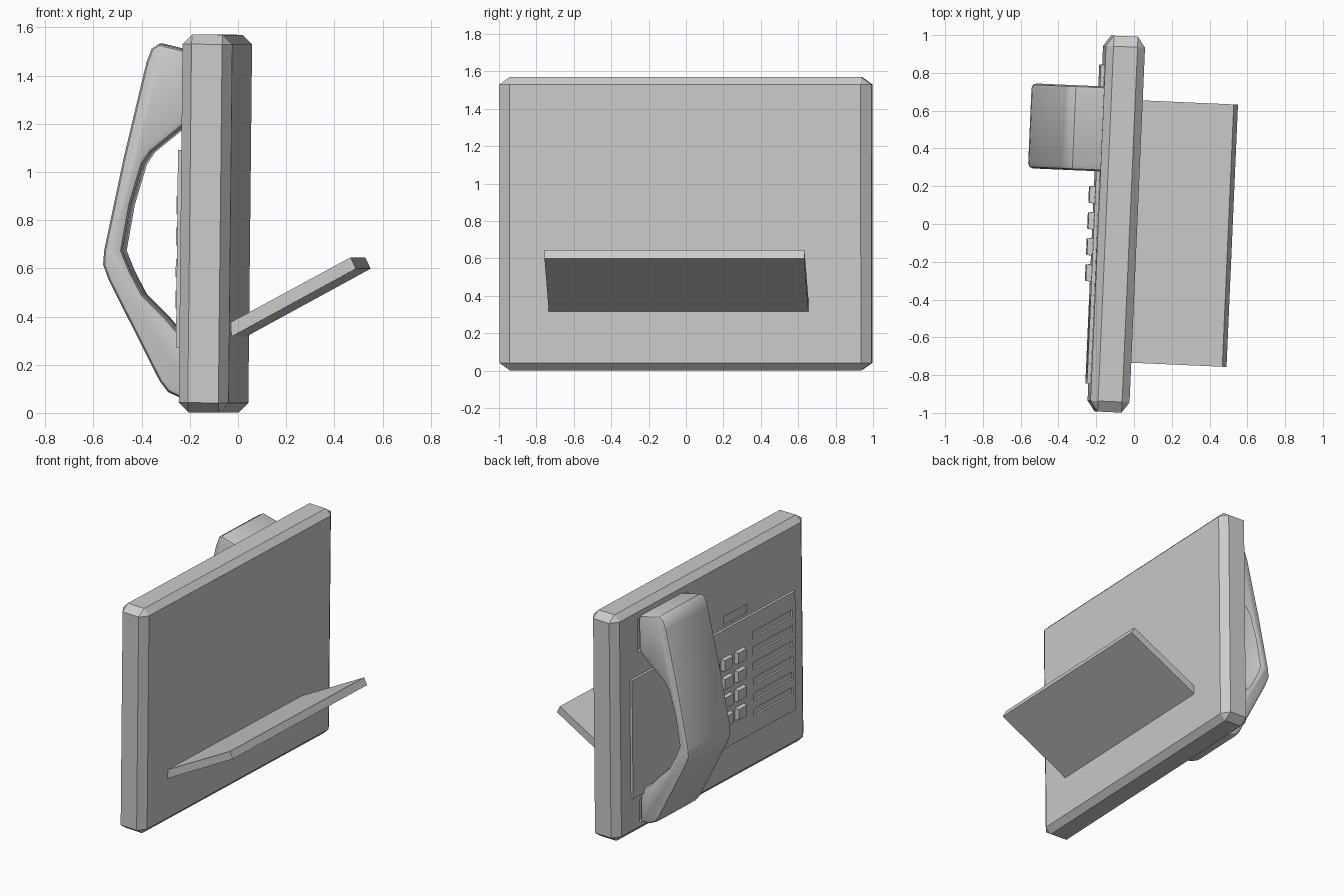
import bpy, bmesh, math
from mathutils import Matrix, Vector

if "Cube" in bpy.data.objects:
    bpy.data.objects.remove(bpy.data.objects["Cube"], do_unlink=True)

grey = bpy.data.materials.new("light_grey")
grey.use_nodes = True
colour = (0.6, 0.6, 0.6, 1)
grey.diffuse_color = colour
grey.node_tree.nodes["Principled BSDF"].inputs["Base Color"].default_value = colour

# Whole telephone faces -x, turned and leaning slightly
PLACE = (Matrix.Translation((-0.102, 0, 0))
         @ Matrix.Rotation(math.radians(-2.5), 4, 'Z')
         @ Matrix.Rotation(math.radians(0.6), 4, 'Y'))
FACE = -0.1035
PANEL = FACE - 0.018


def finish(bm, name):
    bmesh.ops.recalc_face_normals(bm, faces=bm.faces)
    bm.transform(PLACE)
    me = bpy.data.meshes.new(name)
    bm.to_mesh(me)
    bm.free()
    me.materials.append(grey)
    ob = bpy.data.objects.new(name, me)
    bpy.context.collection.objects.link(ob)
    return ob


def add_box(bm, x, y, z, taper=1.0):
    """Box from (min, max) ranges; the -x end is scaled by taper."""
    verts = bmesh.ops.create_cube(bm, size=1)["verts"]
    mid = Vector([(a + b) / 2 for a, b in (x, y, z)])
    for v in verts:
        k = taper if v.co.x < 0 else 1
        v.co = mid + Vector((v.co.x * (x[1] - x[0]),
                             v.co.y * (y[1] - y[0]) * k,
                             v.co.z * (z[1] - z[0]) * k))


def boxes(name, items, taper=1.0):
    bm = bmesh.new()
    for item in items:
        add_box(bm, *item, taper)
    return finish(bm, name)


def extrude_profile(points, y, depth):
    """Prism along y from an (x, z) outline."""
    bm = bmesh.new()
    face = bm.faces.new([bm.verts.new((px, y - depth / 2, pz)) for px, pz in points])
    new = bmesh.ops.extrude_face_region(bm, geom=[face])["geom"]
    bmesh.ops.translate(bm, vec=(0, depth, 0),
                        verts=[v for v in new if isinstance(v, bmesh.types.BMVert)])
    return bm


def carve(target, items):
    """Cut recesses, then discard the cutter."""
    cutter = boxes("cutter", items)
    mod = target.modifiers.new("recess", 'BOOLEAN')
    mod.operation, mod.solver, mod.object = 'DIFFERENCE', 'EXACT', cutter
    bpy.context.view_layer.update()
    graph = bpy.context.evaluated_depsgraph_get()
    target.data = bpy.data.meshes.new_from_object(target.evaluated_get(graph))
    target.modifiers.clear()
    bpy.data.objects.remove(cutter, do_unlink=True)


# Body: chamfered slab, with wider chamfers along its width
stretch = 1.4
bm = bmesh.new()
add_box(bm, (FACE, -FACE), (-0.996 / stretch, 0.996 / stretch), (0.002, 1.57))
bmesh.ops.bevel(bm, geom=bm.edges[:], offset=0.04, segments=1, affect='EDGES')
bmesh.ops.scale(bm, vec=(1, stretch, 1), verts=bm.verts)
body = finish(bm, "body")

# Handset rests and indicator window
cut = (FACE - 0.1, FACE + 0.025)
carve(body, [(cut, (0.23, 0.75), (1.25, 1.48)),
             (cut, (0.23, 0.75), (0.07, 0.23)),
             ((FACE - 0.1, FACE + 0.01), (-0.38, -0.13), (1.11, 1.17))])

# Raised front panel with label slots
panel = boxes("front_panel", [((PANEL, FACE + 0.005), (-0.85, 0.84), (0.27, 1.09))])
carve(panel, [((PANEL - 0.1, PANEL + 0.014), (-0.82, -0.41),
               (0.92 - 0.107 * i, 0.97 - 0.107 * i)) for i in range(6)])

# Keypad
keys = []
for col in range(4):
    for row in range(4):
        y, z = 0.15 - 0.138 * col, 0.86 - 0.13 * row
        keys.append(((PANEL - 0.028, PANEL + 0.005),
                     (y - 0.048, y + 0.048), (z - 0.042, z + 0.042)))
boxes("keypad_buttons", keys, 0.88)

# Handset: bent grip with earpiece and mouthpiece reaching the body
outline = [(-0.085, 1.49), (-0.253, 1.53), (-0.285, 1.51), (-0.307, 1.45),
           (-0.398, 1.05), (-0.474, 0.67), (-0.478, 0.61), (-0.453, 0.545),
           (-0.238, 0.13), (-0.203, 0.085), (-0.15, 0.06), (-0.085, 0.06),
           (-0.085, 0.29), (-0.16, 0.33), (-0.22, 0.40), (-0.312, 0.49),
           (-0.363, 0.585), (-0.398, 0.67), (-0.366, 0.86), (-0.317, 1.03),
           (-0.283, 1.08), (-0.15, 1.19), (-0.085, 1.24)]
bm = extrude_profile(outline, 0.5, 0.45)
rims = [e for e in bm.edges if abs(e.verts[0].co.y - e.verts[1].co.y) < 1e-5]
bmesh.ops.bevel(bm, geom=rims, offset=0.025, segments=2, profile=0.5, affect='EDGES')
handset = finish(bm, "handset")
bpy.ops.object.select_all(action='DESELECT')
handset.select_set(True)
bpy.context.view_layer.objects.active = handset
bpy.ops.object.shade_smooth_by_angle(angle=math.radians(35))

# Rear stand: sloping slab
bm = extrude_profile([(0.09, 0.31), (0.618, 0.605), (0.595, 0.652), (0.065, 0.358)],
                     -0.035, 1.39)
finish(bm, "rear_stand")
